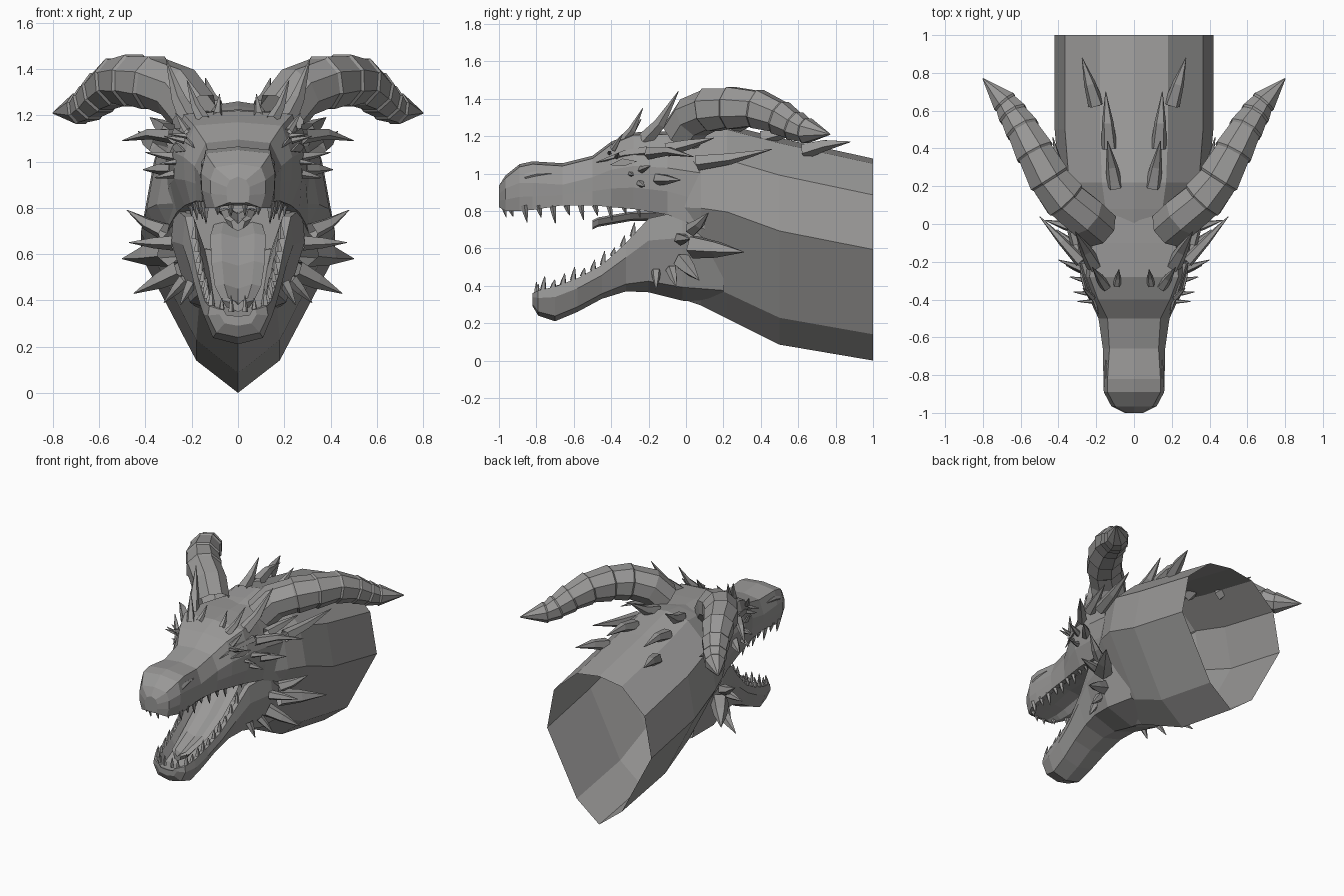
import bpy, bmesh, math
from mathutils import Vector

grey = bpy.data.materials.new("stone grey")
grey.diffuse_color = (0.32, 0.315, 0.31, 1)


def finish(name, bm):
    bmesh.ops.recalc_face_normals(bm, faces=bm.faces)
    me = bpy.data.meshes.new(name)
    bm.to_mesh(me)
    bm.free()
    me.materials.append(grey)
    ob = bpy.data.objects.new(name, me)
    bpy.context.collection.objects.link(ob)
    return ob


def loft(bm, rings, cap_start=True, cap_end=True):
    vs = [[bm.verts.new(p) for p in r] for r in rings]
    n = len(vs[0])
    for a, b in zip(vs, vs[1:]):
        for i in range(n):
            j = (i + 1) % n
            bm.faces.new((a[i], a[j], b[j], b[i]))
    if cap_start:
        bm.faces.new(vs[0])
    if cap_end:
        bm.faces.new(vs[-1])


def full(half, y):
    """Mirror a half outline (first and last points on the centre line)."""
    return [(x, y, z) for x, z in half] + [(-x, y, z) for x, z in half[-2:0:-1]]


def circle(c, d, r, n=8):
    q = d.to_track_quat('Z', 'X')
    return [c + q @ Vector((r * math.cos(2 * math.pi * (k + .5) / n),
                            r * math.sin(2 * math.pi * (k + .5) / n), 0)) for k in range(n)]


def spike(bm, base, tip, r, n=5, bend=0.0):
    """Curved thorn; a positive bend bows its middle downward."""
    b, t = Vector(base), Vector(tip)
    d = (t - b).normalized()
    m = b.lerp(t, .45) - Vector((0, 0, bend))
    loft(bm, [circle(b, d, r, n), circle(m, d, r * .72, n), circle(t, d, .002, n)], cap_start=False)


def both(items, name, n=5):
    bm = bmesh.new()
    for base, tip, r, bend in items:
        for s in (1, -1):
            spike(bm, (base[0] * s, *base[1:]), (tip[0] * s, *tip[1:]), r, n, bend)
    return finish(name, bm)


# Neck: tube with keel-shaped section, open at the back
shape = [(0, 1), (.43, .975), (.87, .82), (1, .55), (.43, .13), (0, 0)]
bm = bmesh.new()
rings = []
for y, zt, zb, w in [(1, 1.08, 0, .42), (.5, 1.19, .085, .42), (.22, 1.26, .225, .395),
                     (.08, 1.24, .295, .35), (-.12, 1.2, .36, .24)]:
    rings.append(full([(fx * w, zb + fz * (zt - zb)) for fx, fz in shape], y))
loft(bm, rings, cap_start=False)
finish("neck", bm)

# Skull and upper jaw
bm = bmesh.new()
rings = []
for y, zt, wt, zm, wm, zb, wb, arch in [
        (-1.0, .93, .035, .89, .05, .82, .045, .0), (-.965, .985, .10, .92, .12, .80, .10, .01),
        (-.89, 1.045, .14, .95, .16, .80, .14, .03), (-.82, 1.06, .14, .95, .162, .805, .15, .04),
        (-.66, 1.05, .13, .94, .165, .83, .16, .05),
        (-.5, 1.09, .14, .98, .188, .83, .18, .05), (-.4, 1.165, .19, 1.02, .235, .82, .205, .05),
        (-.28, 1.215, .235, 1.04, .28, .81, .23, .05), (-.1, 1.22, .22, 1.03, .30, .78, .265, .05),
        (.1, 1.22, .16, 1.0, .315, .7, .31, .05)]:
    rings.append(full([(0, zt + .005), (wt, zt - .01), (wm, zm), (wm * .98, (zm + zb) / 2), (wb, zb),
                       (wb * .8, zb + .004), (wb * .55, zb + arch * .8), (0, zb + arch)], y))
loft(bm, rings, cap_end=False)
finish("skull", bm)

# Lower jaw: trough with a raised rim, tucked into the neck
jaw = [(-.82, .36, .29, .08), (-.79, .375, .24, .13), (-.70, .395, .21, .15), (-.58, .44, .26, .165),
       (-.45, .51, .33, .185), (-.32, .63, .37, .21), (-.2, .76, .365, .24), (-.02, .8, .32, .29),
       (.2, .8, .3, .26)]
bm = bmesh.new()
rings = []
for y, zr, zb, w in jaw:
    h = zr - zb
    rings.append(full([(0, zr - h * .4), (w * .6, zr - h * .35), (w * .8, zr), (w * .95, zr),
                       (w, zr - h * .3), (w * .72, zb + h * .15), (0, zb)], y))
loft(bm, rings, cap_end=False)
finish("lower_jaw", bm)


# Tongue and palate ridge
def strip(name, pts):
    bm = bmesh.new()
    loft(bm, [full([(0, z - .01), (w * .6, z + .01), (w, z), (w * .7, z - .03), (0, z - .04)], y)
              for y, z, w in pts], cap_end=False)
    finish(name, bm)


strip("tongue", [(-.7, .39, .03), (-.66, .40, .07), (-.5, .46, .10), (-.34, .56, .115), (-.2, .68, .12), (-.1, .74, .1)])
strip("palate_ridge", [(-.5, .74, .03), (-.47, .755, .06), (-.3, .785, .075), (-.1, .79, .09)])

# Horns: stepped rings tapering along a curve
path = [Vector(p) for p in [(.19, -.02, 1.21), (.26, .04, 1.30), (.365, .13, 1.34), (.45, .24, 1.35),
                            (.525, .38, 1.345), (.59, .50, 1.30), (.64, .58, 1.255), (.685, .645, 1.228), (.80, .77, 1.21)]]
radii = [.115, .12, .122, .118, .108, .095, .083, .07, .003]
bm = bmesh.new()
for s in (1, -1):
    flip = Vector((s, 1, 1))
    rings = []
    for i, (p, r) in enumerate(zip(path, radii)):
        d = (path[min(i + 1, 8)] - path[max(i - 1, 0)]).normalized()
        steps = [(0, 1.0)] if i in (0, 1, 8) else [(-.01, .95), (.002, 1.03)]
        for o, k in steps:
            rings.append([v * flip for v in circle(p + d * o, d, r * k)])
    loft(bm, rings, cap_start=False)
finish("horns", bm)

# Thorns: (base, tip, radius, bend)
both([((.10, .2, 1.23), (.14, .44, 1.36), .045, .02), ((.13, .40, 1.19), (.15, .70, 1.22), .045, -.02),
      ((.2, .63, 1.12), (.275, .88, 1.17), .045, -.01)], "neck_spikes")
both([((.21, -.22, 1.18), (.31, -.04, 1.44), .045, .03), ((.15, -.33, 1.18), (.22, -.23, 1.35), .03, .02),
      ((.09, -.32, 1.2), (.08, -.24, 1.29), .022, .01), ((.22, -.39, 1.13), (.27, -.34, 1.21), .018, 0)], "crown_spikes")
both([((.28, -.2, 1.11), (.50, .04, 1.09), .035, -.02), ((.34, .06, 1.06), (.43, .46, 1.13), .045, .01),
      ((.3, -.1, 1.13), (.38, .15, 1.19), .04, 0)], "ear_spikes")
both([((.28, -.15, .97), (.41, -.03, .965), .035, 0), ((.27, -.24, 1.02), (.40, -.19, 1.04), .022, 0),
      ((.26, -.25, .95), (.36, -.22, .93), .022, 0), ((.25, -.3, 1.0), (.34, -.28, .99), .016, 0),
      ((.23, -.37, 1.09), (.32, -.36, 1.11), .014, 0), ((.22, -.41, 1.11), (.3, -.41, 1.12), .012, 0)], "cheek_spikes")
both([((.30, .04, .61), (.50, .31, .58), .065, 0), ((.32, .03, .70), (.48, .12, .79), .04, .01),
      ((.28, -.03, .65), (.47, .02, .65), .035, 0), ((.25, -.02, .53), (.45, .07, .43), .05, 0),
      ((.23, -.08, .49), (.32, -.05, .39), .03, 0), ((.2, -.16, .48), (.25, -.16, .38), .027, 0)], "jaw_spikes")

# Brow ridges and nostril ridges
both([((.26, -.2, 1.12), (.19, -.48, 1.06), .032, -.012)], "brow_ridges")
both([((.135, -.86, .98), (.15, -.72, 1.0), .025, -.008)], "nostril_ridges", 6)

# Eyes: slim diamonds set below the brow
bm = bmesh.new()
for s in (1, -1):
    loft(bm, [[(s * (x + o), y, z) for x, y, z in
               [(.225, -.41, 1.045), (.257, -.34, 1.08), (.278, -.26, 1.065), (.262, -.33, 1.04)]] for o in (0, .009)])
finish("eyes", bm)

# Teeth: both rows follow the jaw rims, with a few across the front
upper = []
for i in range(10):
    t = i / 9
    y = -.94 + .68 * t
    x = min(.09 + (y + .94) * .7, .142 + max(0, y + .66) * .16)
    length = (.04, .075, .05, .09)[i % 4] * (1 - .4 * t)
    upper.append(((x, y, .83), (x * .97, y + .015, .81 - length), .02 - .005 * t, 0))
upper += [((.03, -.975, .83), (.03, -.96, .765), .015, 0)]
both(upper, "upper_teeth")
lower = []
for i in range(10):
    y = -.765 + .48 * i / 9
    for a, b in zip(jaw, jaw[1:]):
        if a[0] <= y <= b[0]:
            f = (y - a[0]) / (b[0] - a[0])
            z, w = a[1] + f * (b[1] - a[1]), a[3] + f * (b[3] - a[3])
    length = (.07, .04, .055)[i % 3]
    lower.append(((w * .86, y, z - .005), (w * .84, y + .01, z + length), .017, 0))
lower += [((.03, -.8, .35), (.03, -.8, .42), .014, 0), ((.07, -.795, .36), (.07, -.79, .41), .013, 0)]
both(lower, "lower_teeth")
